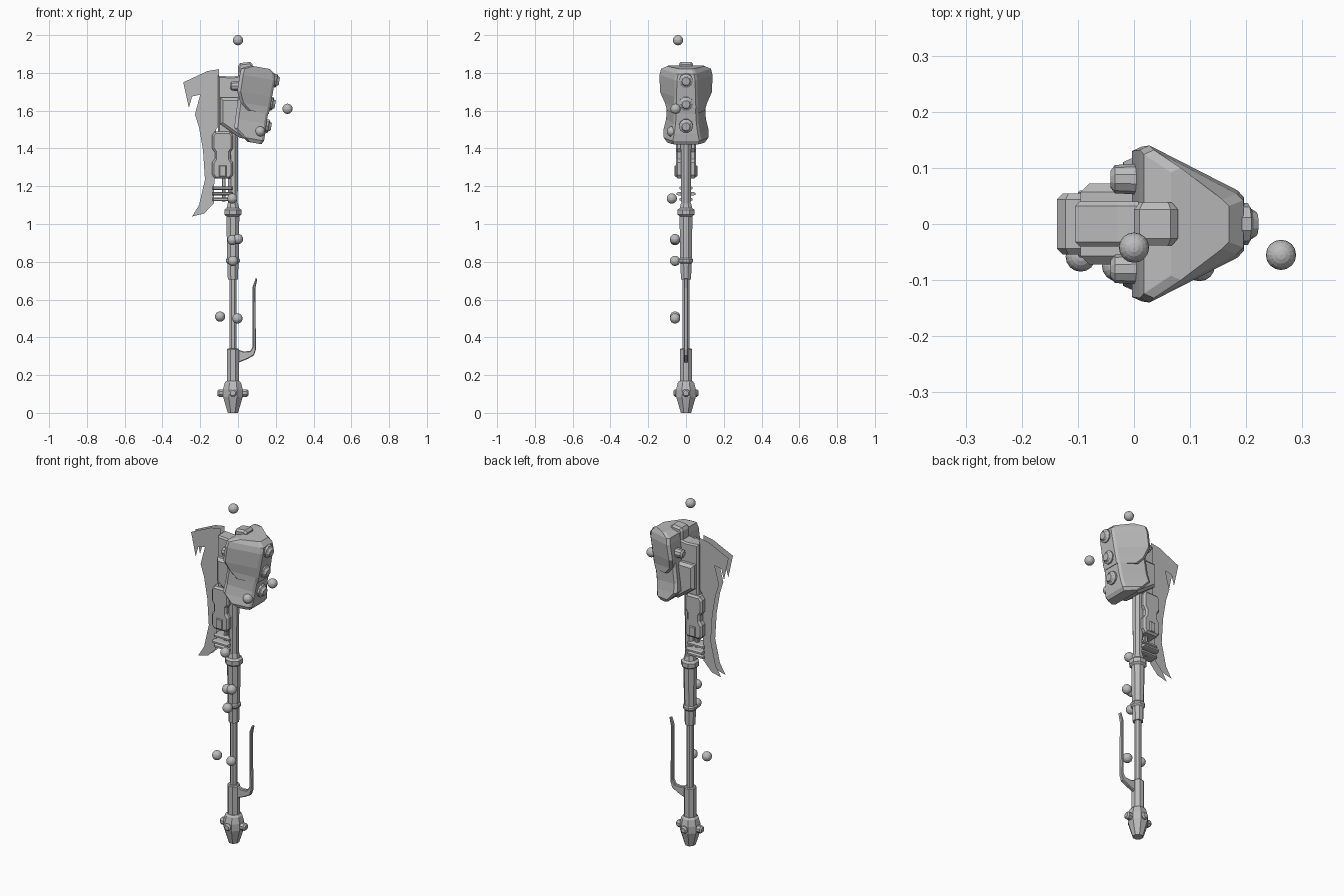
import bpy, bmesh
from math import cos, pi, radians, sin
from mathutils import Matrix, Vector

cube = bpy.data.objects.get("Cube")
if cube:
    bpy.data.objects.remove(cube, do_unlink=True)

GREY = 0.5
steel = bpy.data.materials.new("plain grey")
steel.use_nodes = True
steel.diffuse_color = (GREY, GREY, GREY, 1)
steel.node_tree.nodes["Principled BSDF"].inputs["Base Color"].default_value = (GREY, GREY, GREY, 1)

AXIS = -0.027  # x of the shaft
HEAD = Matrix.Translation((0.08, 0, 1.43)) @ Matrix.Rotation(radians(10), 4, 'Y')


def finish(name, bm, matrix=None):
    bmesh.ops.recalc_face_normals(bm, faces=bm.faces)
    if matrix:
        bm.transform(matrix)
    mesh = bpy.data.meshes.new(name)
    bm.to_mesh(mesh)
    bm.free()
    mesh.materials.append(steel)
    obj = bpy.data.objects.new(name, mesh)
    bpy.context.collection.objects.link(obj)
    return obj


def loft(name, rings, matrix=None):
    """Skin a list of equal-length point rings and cap both ends."""
    bm = bmesh.new()
    loops = [[bm.verts.new(p) for p in ring] for ring in rings]
    for a, b in zip(loops, loops[1:]):
        for i in range(len(a)):
            j = (i + 1) % len(a)
            bm.faces.new((a[i], a[j], b[j], b[i]))
    bm.faces.new(loops[0])
    bm.faces.new(loops[-1])
    return finish(name, bm, matrix)


def turned(name, profile, matrix=None, sides=8):
    """Faceted turning: profile holds (height, half width across flats)."""
    rings = []
    for z, w in profile:
        r = w / cos(pi / sides)
        rings.append([(r * cos((k + 0.5) * 2 * pi / sides),
                       r * sin((k + 0.5) * 2 * pi / sides), z) for k in range(sides)])
    return loft(name, rings, matrix)


def plate(name, outline, half, inset=0.01, depth=0.01):
    """Side outline (x, z) made into a slab with chamfered faces, symmetric in y."""
    bm = bmesh.new()
    face = bm.faces.new([bm.verts.new((x, 0, z)) for x, z in outline])
    if half - depth > 0.001:
        out = bmesh.ops.extrude_face_region(bm, geom=[face])["geom"]
        bm.faces.remove(face)
        face = next(g for g in out if isinstance(g, bmesh.types.BMFace))
        for v in face.verts:
            v.co.y = -(half - depth)
    bmesh.ops.inset_region(bm, faces=[face], thickness=inset, use_even_offset=True)
    for v in face.verts:
        v.co.y = -half
    twin = bmesh.ops.duplicate(bm, geom=bm.verts[:] + bm.edges[:] + bm.faces[:])["geom"]
    for v in twin:
        if isinstance(v, bmesh.types.BMVert):
            v.co.y *= -1
    bmesh.ops.remove_doubles(bm, verts=bm.verts, dist=0.0001)
    return finish(name, bm)


def box(x0, x1, z0, z1):
    return [(x0, z0), (x1, z0), (x1, z1), (x0, z1)]


def at(x, y, z, axis='Z', angle=0):
    return Matrix.Translation((x, y, z)) @ Matrix.Rotation(radians(angle), 4, axis)


# Handle, bottom to top
shaft = at(AXIS, 0, 0)
turned("pommel", [(0, .027), (.02, .033), (.085, .052), (.125, .052), (.16, .043), (.17, .034)], shaft)
turned("lower_grip", [(.16, .032), (.335, .032), (.34, .028)], shaft)
turned("rod", [(.33, .018), (.72, .018)], shaft)
turned("upper_grip", [(.705, .027), (.79, .029), (.8, .037), (.812, .037), (.82, .031),
                      (1.04, .034), (1.05, .045), (1.075, .045), (1.085, .033), (1.11, .027)], shaft)
turned("upper_shaft", [(1.1, .025), (1.42, .028), (1.7, .028)], shaft)

# Pommel knobs on four sides
for k in range(4):
    turn = at(AXIS, 0, .105) @ Matrix.Rotation(k * pi / 2, 4, 'Z') @ Matrix.Rotation(pi / 2, 4, 'Y')
    reach = .082 if k % 2 == 0 else .066
    turned("pommel_knob", [(.04, .02), (reach - .008, .02), (reach, .013)], turn)

# Curved guard lever beside the rod
plate("guard_lever", [(0, .265), (.05, .285), (.085, .305), (.095, .335), (.092, .66), (.102, .71),
                      (.094, .713), (.078, .67), (.078, .35), (.065, .328), (.03, .325), (0, .335)],
      .011, .004, .004)

# Hooked axe blade with a ground edge all round
plate("blade", [(-.29, 1.75), (-.16, 1.81), (-.10, 1.82), (-.10, 1.52), (-.117, 1.5), (-.125, 1.27),
                (-.127, 1.11), (-.18, 1.055), (-.243, 1.04), (-.206, 1.10), (-.175, 1.235),
                (-.185, 1.39), (-.206, 1.51), (-.228, 1.58), (-.2, 1.685), (-.243, 1.675), (-.26, 1.615)],
      .02, .012, .02)

# Waisted housing joining blade and shaft
half = [(.04, 1.24), (.055, 1.26), (.055, 1.325), (.041, 1.345),
        (.041, 1.38), (.055, 1.4), (.055, 1.47), (.04, 1.49)]
mid = -.082
plate("housing", [(mid + x, z) for x, z in half] + [(mid - x, z) for x, z in reversed(half)], .054)
plate("housing_latch", box(-.1, -.062, 1.25, 1.31), .06, .004, .004)
for z in (1.19, 1.16, 1.13):
    plate("cross_prong", box(-.135, -.03, z - .009, z + .009), .05 if z == 1.16 else .035, .004, .01)
plate("prong_post", box(-.085, -.065, 1.12, 1.25), .014, .004, .004)

# Upper frame, cap and bracket behind the head
plate("upper_frame", [(-.105, 1.48), (0, 1.48), (.03, 1.79), (-.03, 1.78), (-.105, 1.785)], .04, .008, .008)
plate("head_cap", [(0, 1.76), (.078, 1.76), (.078, 1.845), (.065, 1.858), (.01, 1.852), (0, 1.835)],
      .038, .01, .012)
plate("head_bracket", [(-.095, 1.67), (0, 1.67), (.06, 1.62), (.06, 1.45), (.01, 1.455), (-.095, 1.53)],
      .072, .015, .015)


# Tilted hammer head: section = height, back x, front x, back half width, front half width
def section(z, xb, xf, wb, wf):
    side = [(xb, wb - .008), (xb + .018, wb), (xf - .012, wf + .012), (xf, wf)]
    return [(x, y, z) for x, y in side] + [(x, -y, z) for x, y in reversed(side)]


lower = [(0, -.03, .045, .1, .065), (.02, -.06, .055, .118, .07), (.06, -.112, .055, .118, .062),
         (.11, -.115, .052, .105, .055), (.24, -.12, .05, .1, .048)]
upper = [(.165, -.06, .055, .1, .05), (.2, -.105, .057, .112, .052), (.255, -.13, .057, .138, .05),
         (.345, -.132, .057, .14, .048), (.378, -.13, .05, .132, .042), (.4, -.085, .02, .1, .032)]
loft("head_lower", [section(*s) for s in lower], HEAD)
loft("head_upper", [section(*s) for s in upper], HEAD)

# Studs on the striking face
for z in (.1, .22, .344):
    turned("face_stud", [(.045, .036), (.064, .036), (.07, .026), (.08, .02)],
           HEAD @ at(0, 0, z, 'Y', 90), 10)

# Pistons behind the head
for y in (-.08, .08):
    turned("piston", [(-.03, .014), (-.022, .024), (.018, .026), (.03, .022)],
           at(-.012, y, 1.73, 'Y', 90), 10)

# Loose spheres around the weapon
for spot in [(0, -.042, 1.973), (.262, -.055, 1.61), (.117, -.075, 1.49), (-.03, -.075, 1.135),
             (0, -.058, .92), (-.03, -.058, .915), (-.027, -.058, .805),
             (-.095, -.058, .51), (-.003, -.058, .5)]:
    ball = bmesh.new()
    bmesh.ops.create_uvsphere(ball, u_segments=16, v_segments=10, radius=.027)
    finish("sphere", ball, Matrix.Translation(Vector(spot)))
